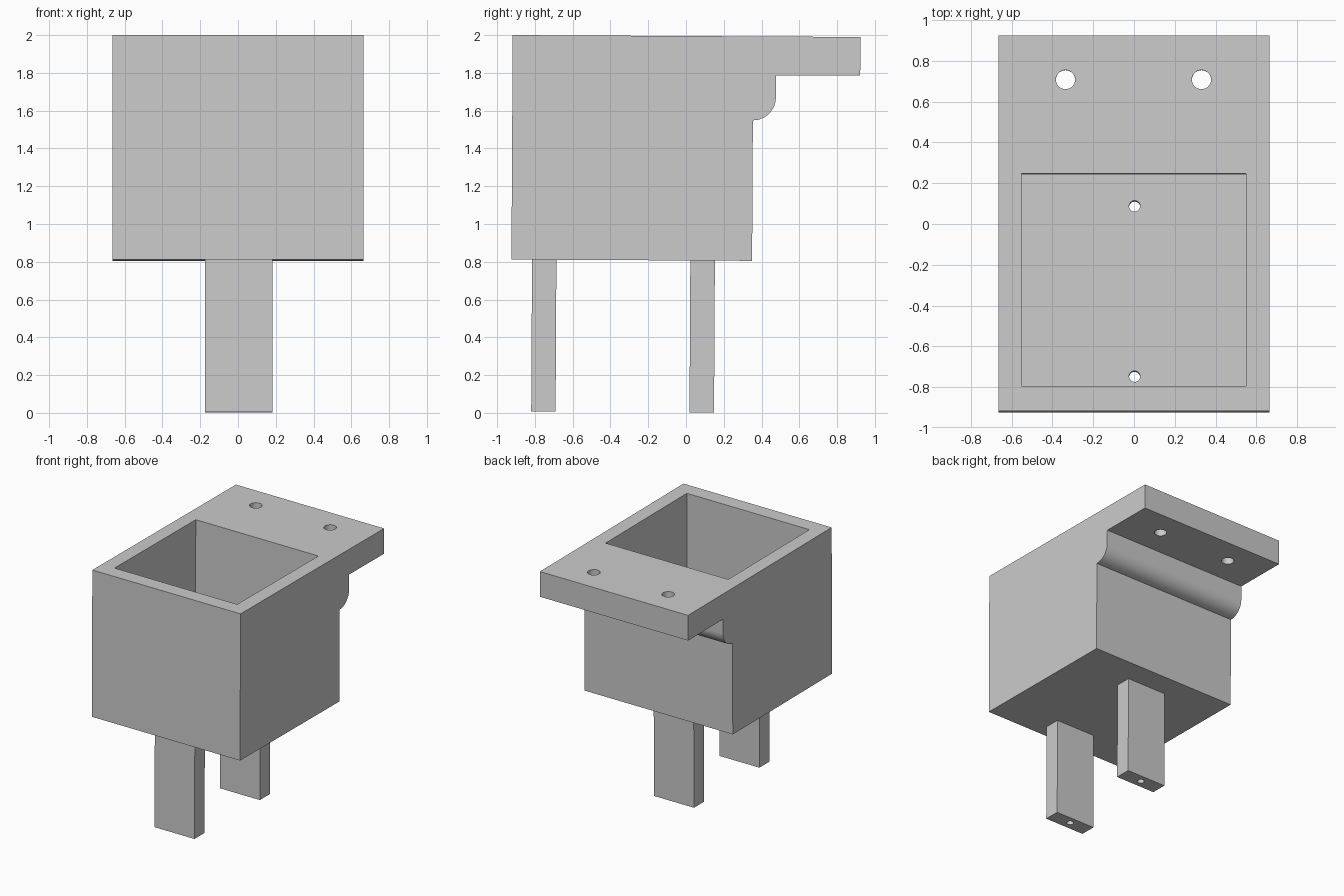
import bpy, bmesh, math
from mathutils import Matrix

if "Cube" in bpy.data.objects:
    bpy.data.objects.remove(bpy.data.objects["Cube"])

TILT = Matrix.Translation((0, 0, 1)) @ Matrix.Rotation(-0.0055, 4, 'X') @ Matrix.Translation((0, 0, -1))


def finish(name, bm):
    bmesh.ops.recalc_face_normals(bm, faces=bm.faces)
    me = bpy.data.meshes.new(name)
    bm.to_mesh(me)
    bm.free()
    ob = bpy.data.objects.new(name, me)
    bpy.context.collection.objects.link(ob)
    return ob


def box(name, x0, x1, y0, y1, z0, z1):
    bm = bmesh.new()
    bmesh.ops.create_cube(bm, size=1)
    for v in bm.verts:
        v.co = ((x0 + x1) / 2 + v.co.x * (x1 - x0),
                (y0 + y1) / 2 + v.co.y * (y1 - y0),
                (z0 + z1) / 2 + v.co.z * (z1 - z0))
    return finish(name, bm)


def rod(name, x, y, z0, z1, r):
    bm = bmesh.new()
    bmesh.ops.create_cone(bm, cap_ends=True, segments=32, radius1=r, radius2=r, depth=z1 - z0,
                          matrix=Matrix.Translation((x, y, (z0 + z1) / 2)))
    return finish(name, bm)


def combine(ob, tool, op):
    mod = ob.modifiers.new(op, 'BOOLEAN')
    mod.operation, mod.object, mod.solver = op, tool, 'EXACT'
    bpy.context.view_layer.objects.active = ob
    bpy.ops.object.modifier_apply(modifier=mod.name)
    bpy.data.objects.remove(tool)


# Body with mounting flange and rounded step: side profile (y, z) swept along x
arc = [(0.351 + 0.121 * math.sin(a), 1.672 - 0.121 * math.cos(a))
       for a in (math.pi / 2 * i / 16 for i in range(17))]
profile = [(-0.923, 0.807), (0.351, 0.807)] + arc + \
          [(0.472, 1.79), (0.918, 1.79), (0.918, 1.995), (-0.923, 1.995)]
bm = bmesh.new()
face = bm.faces.new([bm.verts.new((-0.665, y, z)) for y, z in profile])
ext = bmesh.ops.extrude_face_region(bm, geom=[face])
bmesh.ops.translate(bm, vec=(1.33, 0, 0),
                    verts=[g for g in ext['geom'] if isinstance(g, bmesh.types.BMVert)])
body = finish("open_box_bracket", bm)

# Two legs joined to the floor
for y0, y1 in ((-0.814, -0.685), (0.024, 0.154)):
    combine(body, box("leg", -0.176, 0.183, y0, y1, 0.003, 0.86), 'UNION')

# Pocket
combine(body, box("pocket", -0.552, 0.549, -0.80, 0.242, 0.925, 2.2), 'DIFFERENCE')

# Long bores through the legs and screw holes through the flange
for y in (-0.747, 0.088):
    combine(body, rod("leg_bore", 0.003, y, -0.2, 1.2, 0.027), 'DIFFERENCE')
for x in (-0.336, 0.331):
    combine(body, rod("flange_hole", x, 0.703, 1.6, 2.2, 0.047), 'DIFFERENCE')

# Slight lean, then smooth the curved surfaces only
body.data.transform(TILT)
bpy.ops.object.select_all(action='DESELECT')
body.select_set(True)
bpy.context.view_layer.objects.active = body
bpy.ops.object.shade_smooth_by_angle(angle=math.radians(30))
